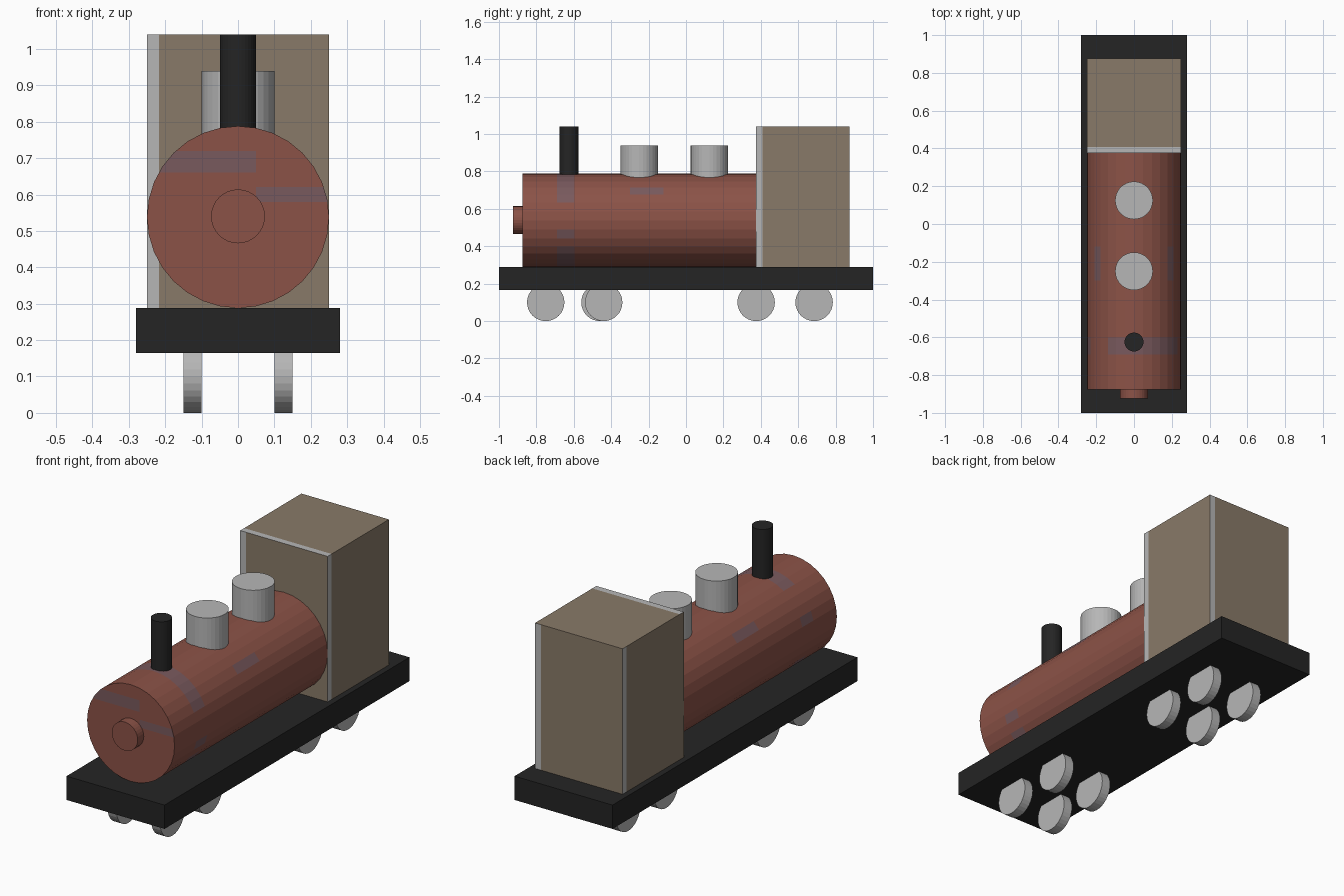
import bpy, bmesh, math, random
from mathutils import Matrix, Vector

if "Cube" in bpy.data.objects:
    bpy.data.objects.remove(bpy.data.objects["Cube"])

random.seed(4)


def material(name, rgb):
    m = bpy.data.materials.new(name)
    m.diffuse_color = (*rgb, 1)
    m.use_nodes = True
    m.node_tree.nodes["Principled BSDF"].inputs["Base Color"].default_value = m.diffuse_color
    return m


black = material("black", (0.018, 0.018, 0.018))
grey = material("light grey", (0.47, 0.47, 0.47))
red = material("rust red", (0.26, 0.085, 0.063))
patch = material("worn mauve", (0.19, 0.10, 0.11))
tan = material("tan", (0.25, 0.195, 0.14))


def finish(name, bm, *mats):
    bmesh.ops.recalc_face_normals(bm, faces=bm.faces)
    me = bpy.data.meshes.new(name)
    bm.to_mesh(me)
    bm.free()
    for m in mats:
        me.materials.append(m)
    ob = bpy.data.objects.new(name, me)
    bpy.context.collection.objects.link(ob)
    return ob


def box_mesh(lo, hi):
    lo, hi = Vector(lo), Vector(hi)
    bm = bmesh.new()
    mat = Matrix.Translation((lo + hi) / 2) @ Matrix.Diagonal((*(hi - lo), 1))
    bmesh.ops.create_cube(bm, size=1, matrix=mat)
    return bm


def cyl_mesh(center, r, depth, axis="Z", sides=32):
    rot = {"X": Matrix.Rotation(math.pi / 2, 4, "Y"),
           "Y": Matrix.Rotation(math.pi / 2, 4, "X"),
           "Z": Matrix.Identity(4)}[axis]
    bm = bmesh.new()
    bmesh.ops.create_cone(bm, cap_ends=True, segments=sides, radius1=r, radius2=r,
                          depth=depth, matrix=Matrix.Translation(center) @ rot)
    return bm


def cut(bm, axis, values):
    no = Vector([a == axis for a in "xyz"])
    for v in values:
        bmesh.ops.bisect_plane(bm, geom=bm.verts[:] + bm.edges[:] + bm.faces[:],
                               plane_co=no * v, plane_no=no)


# Flat chassis
finish("chassis", box_mesh((-0.28, -1, 0.165), (0.28, 1, 0.288)), black)

# Boiler with a few worn patches near the front
bm = cyl_mesh((0, -0.25, 0.538), 0.25, 1.25, "Y")
cut(bm, "y", (-0.69, -0.6, -0.3, -0.12))
for f in bm.faces:
    c = f.calc_center_median()
    if abs(f.normal.y) < 0.5:
        if -0.69 < c.y < -0.6:
            f.material_index = int(random.random() < 0.5)
        elif -0.3 < c.y < -0.12:
            f.material_index = int(0.68 < c.z < 0.73)
front = [f for f in bm.faces if f.normal.y < -0.9]
for axis, values in (("z", (0.58, 0.62, 0.66, 0.72)), ("x", (-0.05, 0.05))):
    no = Vector([a == axis for a in "xyz"])
    for v in values:
        faces = [f for f in bm.faces if f.calc_center_median().y < -0.87]
        geom = faces + list({e for f in faces for e in f.edges}) + list({p for f in faces for p in f.verts})
        bmesh.ops.bisect_plane(bm, geom=geom, plane_co=no * v, plane_no=no)
for f in bm.faces:
    c = f.calc_center_median()
    if c.y < -0.87:
        f.material_index = int((0.66 < c.z < 0.72 and c.x < 0.05) or
                               (0.58 < c.z < 0.62 and c.x > 0.05))
finish("boiler", bm, red, patch)
finish("boiler_nose", cyl_mesh((0, -0.895, 0.54), 0.074, 0.06, "Y"), red)

# Chimney and domes
finish("chimney", cyl_mesh((0, -0.625, 0.87), 0.05, 0.34), black)
for i, y in enumerate((-0.25, 0.125)):
    finish(f"dome_{i + 1}", cyl_mesh((0, y, 0.82), 0.1, 0.24), grey)

# Cab: each wall has a pale strip down its left edge, the roof along its front
bm = box_mesh((-0.25, 0.375, 0.288), (0.25, 0.875, 1.04))
cut(bm, "x", (-0.217, 0.217))
cut(bm, "y", (0.408, 0.842))
bm.normal_update()
for f in bm.faces:
    c, n = f.calc_center_median(), f.normal
    strip = ((n.y < -0.5 and c.x < -0.217) or (n.y > 0.5 and c.x > 0.217) or
             (n.x > 0.5 and c.y < 0.408) or (n.x < -0.5 and c.y > 0.842) or
             (n.z > 0.5 and c.y < 0.408))
    f.material_index = int(strip)
finish("cab", bm, tan, grey)

# Wheels, four per side
for side, name, second in ((-1, "left", -0.46), (1, "right", -0.44)):
    for i, y in enumerate((-0.75, second, 0.375, 0.685)):
        finish(f"wheel_{name}_{i + 1}", cyl_mesh((side * 0.125, y, 0.1), 0.1, 0.05, "X"), grey)
